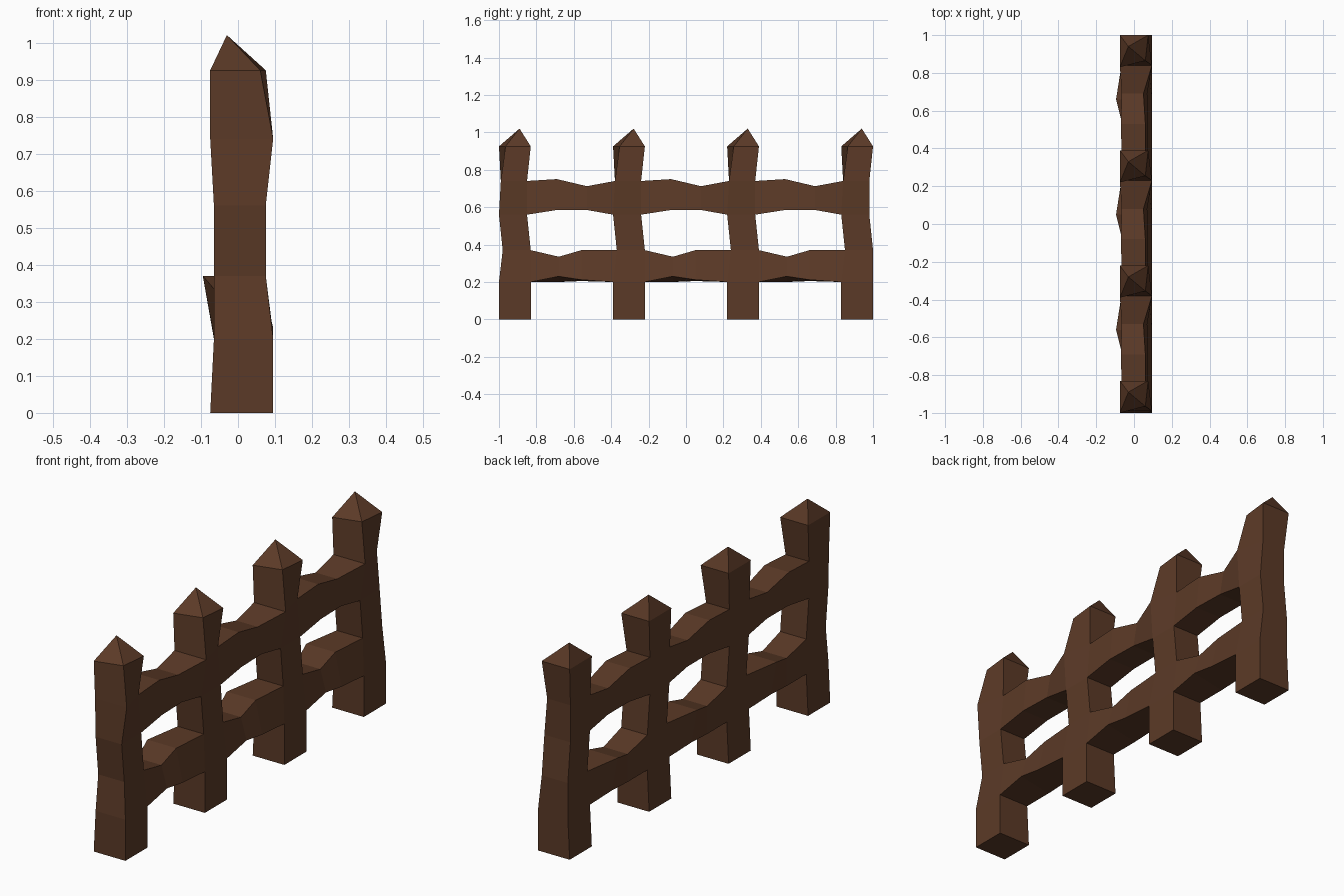
import bpy
import bmesh

if "Cube" in bpy.data.objects:
    bpy.data.objects.remove(bpy.data.objects["Cube"], do_unlink=True)

wood = bpy.data.materials.new("dark_brown_wood")
wood.use_nodes = True
colour = (0.105, 0.042, 0.02, 1)
wood.diffuse_color = colour
wood.node_tree.nodes["Principled BSDF"].inputs["Base Color"].default_value = colour

SPACING = 0.61
POST_Y = [(i - 1.5) * SPACING for i in range(4)]

# Post cross-sections: height, then corners (x, y) going round
# back-left to front-left as (-x-y), (+x-y), (+x+y), (-x+y)
POST = [
    (0.0, (-.075, -.085), (.095, -.085), (.095, .085), (-.075, .085)),
    (0.2, (-.065, -.085), (.095, -.085), (.095, .085), (-.065, .085)),
    (0.37, (-.065, -.065), (.075, -.065), (.075, .085), (-.065, .085)),
    (0.56, (-.065, -.085), (.075, -.085), (.075, .065), (-.065, .065)),
    (0.74, (-.075, -.075), (.095, -.075), (.06, .065), (-.065, .065)),
    (0.925, (-.075, -.085), (.06, -.05), (.075, .085), (-.075, .085)),
]
APEX = (-.03, .025, 1.02)

# Middle cross-sections of the rails: y, then (x, z) for
# lower -x, lower +x, upper +x, upper -x
LOWER_MID = [
    (.235, (-.065, .2), (.095, .23), (.065, .335), (-.065, .335)),
    (.355, (-.065, .205), (.095, .212), (.06, .37), (-.095, .37)),
]
UPPER_MID = [
    (.225, (-.065, .585), (.075, .585), (.06, .75), (-.07, .75)),
    (.385, (-.065, .585), (.07, .585), (.05, .712), (-.065, .712)),
]


def ring_points(level):
    z, *corners = POST[level]
    return [(x, y, z) for x, y in corners]


def loft(name, rings, y, cap_start=False, apex=None):
    """Join four-cornered rings into a flat-shaded object."""
    bm = bmesh.new()
    loops = [[bm.verts.new(p) for p in ring] for ring in rings]
    for a, b in zip(loops, loops[1:]):
        for i in range(4):
            j = (i + 1) % 4
            bm.faces.new((a[i], a[j], b[j], b[i]))
    if cap_start:
        bm.faces.new(loops[0][::-1])
    if apex:
        tip = bm.verts.new(apex)
        for i in range(4):
            bm.faces.new((loops[-1][i], loops[-1][(i + 1) % 4], tip))
    bmesh.ops.recalc_face_normals(bm, faces=bm.faces)
    mesh = bpy.data.meshes.new(name)
    bm.to_mesh(mesh)
    bm.free()
    mesh.materials.append(wood)
    obj = bpy.data.objects.new(name, mesh)
    obj.location.y = y
    bpy.context.collection.objects.link(obj)


def rail(name, level, middle, y):
    """Run a rail from one post's rear corners to the next post's front corners."""
    low, high = ring_points(level), ring_points(level + 1)
    start = [low[3], low[2], high[2], high[3]]
    end = [(x, py + SPACING, z) for x, py, z in (low[0], low[1], high[1], high[0])]
    mids = [[(x, my, z) for x, z in pts] for my, *pts in middle]
    loft(name, [start, *mids, end], y)


# Pointed posts
for n, y in enumerate(POST_Y, 1):
    loft(f"post_{n}", [ring_points(k) for k in range(len(POST))], y, True, APEX)

# Rails between neighbouring posts
for n, y in enumerate(POST_Y[:-1], 1):
    rail(f"lower_rail_{n}", 1, LOWER_MID, y)
    rail(f"upper_rail_{n}", 3, UPPER_MID, y)
